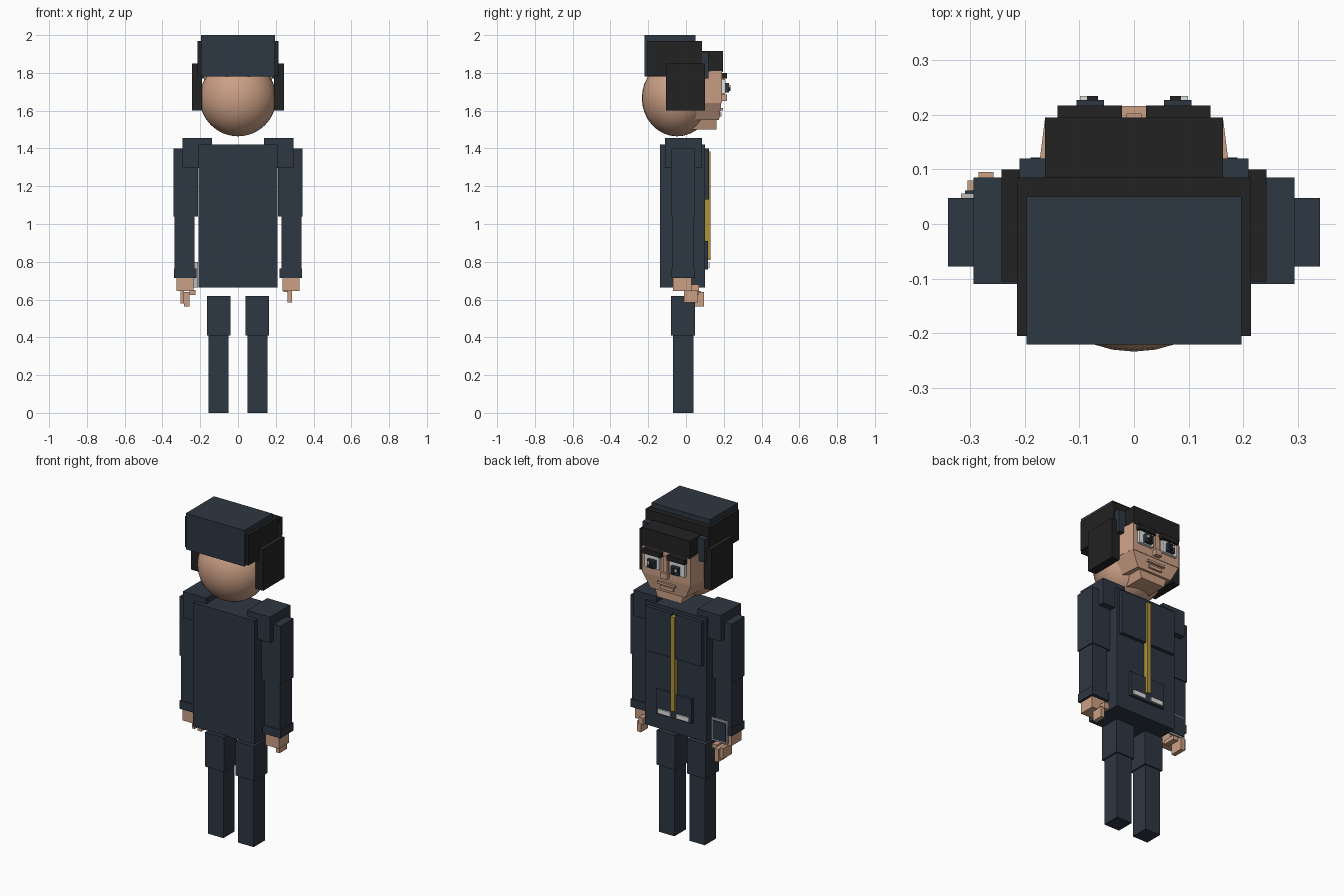
import bpy, bmesh

if "Cube" in bpy.data.objects:
    bpy.data.objects.remove(bpy.data.objects["Cube"], do_unlink=True)


def material(name, r, g, b):
    m = bpy.data.materials.new(name)
    m.use_nodes = True
    m.diffuse_color = (r, g, b, 1)
    bsdf = next(n for n in m.node_tree.nodes if n.type == "BSDF_PRINCIPLED")
    bsdf.inputs["Base Color"].default_value = (r, g, b, 1)
    return m


NAVY = material("navy cloth", 0.027, 0.038, 0.054)
BLACK = material("black", 0.016, 0.016, 0.016)
SKIN = material("skin", 0.60, 0.35, 0.235)
GOLD = material("gold zip", 0.42, 0.29, 0.045)
WHITE = material("white", 0.75, 0.75, 0.73)
GREY = material("light grey", 0.5, 0.5, 0.5)


def box(name, mat, x, y, z, taper=None):
    """Box from (min, max) pairs; taper(co) may move each corner."""
    bm = bmesh.new()
    bmesh.ops.create_cube(bm, size=1)
    for v in bm.verts:
        for i, (lo, hi) in enumerate((x, y, z)):
            v.co[i] = hi if v.co[i] > 0 else lo
        if taper:
            taper(v.co)
    mesh = bpy.data.meshes.new(name)
    bm.to_mesh(mesh)
    bm.free()
    mesh.materials.append(mat)
    ob = bpy.data.objects.new(name, mesh)
    bpy.context.collection.objects.link(ob)
    return ob


def pair(name, mat, x, y, z):
    """The same box on both sides of the body."""
    box("left_" + name, mat, x, y, z)
    box("right_" + name, mat, (-x[1], -x[0]), y, z)


def wide(name, mat, half, y, z, taper=None):
    """Box centred on x."""
    box(name, mat, (-half, half), y, z, taper)


# Legs
pair("thigh", NAVY, (0.04, 0.165), (-0.08, 0.048), (0.41, 0.62))
pair("shin", NAVY, (0.05, 0.155), (-0.07, 0.04), (0, 0.41))

# Torso and jacket front
wide("torso", NAVY, 0.208, (-0.137, 0.10), (0.665, 1.42))
pair("chest_panel", NAVY, (0.015, 0.19), (0.10, 0.122), (1.13, 1.40))
wide("zip", GOLD, 0.013, (0.10, 0.13), (0.81, 1.385))
wide("waist_panel", NAVY, 0.12, (0.10, 0.116), (0.76, 0.91))
pair("waist_tag", WHITE, (0.02, 0.105), (0.116, 0.125), (0.768, 0.795))

# Arms
pair("shoulder", NAVY, (0.138, 0.294), (-0.11, 0.085), (1.297, 1.455))
pair("upper_arm", NAVY, (0.212, 0.341), (-0.078, 0.048), (1.04, 1.40))
pair("forearm", NAVY, (0.23, 0.335), (-0.072, 0.042), (0.765, 1.04))
pair("cuff", NAVY, (0.22, 0.34), (-0.077, 0.047), (0.715, 0.765))
pair("hand", SKIN, (0.235, 0.325), (-0.07, 0.028), (0.645, 0.715))

# Fingers of the free hand
box("left_finger", SKIN, (0.262, 0.287), (-0.01, 0.06), (0.585, 0.65))
box("left_thumb", SKIN, (0.24, 0.27), (0.02, 0.07), (0.64, 0.68))

# Hand holding a small device
box("right_finger_low", SKIN, (-0.285, -0.258), (0.015, 0.095), (0.562, 0.64))
box("right_finger_side", SKIN, (-0.305, -0.285), (-0.01, 0.08), (0.58, 0.645))
box("right_thumb", SKIN, (-0.258, -0.225), (-0.01, 0.07), (0.625, 0.65))
box("device", GREY, (-0.317, -0.212), (0.045, 0.056), (0.665, 0.80))
box("device_screen", NAVY, (-0.31, -0.22), (0.056, 0.061), (0.675, 0.79))

# Rounded skull
bpy.ops.mesh.primitive_uv_sphere_add(segments=32, ring_count=16, radius=1,
                                     location=(0, -0.047, 1.667))
skull = bpy.context.object
skull.name = "skull"
skull.scale = (0.203, 0.187, 0.203)
skull.data.materials.append(SKIN)
bpy.ops.object.shade_smooth()


# Face, narrowing toward the front and the chin
def narrow_front(co):
    if co.y > 0.15:
        co.x *= 0.91


def narrow_jaw(co):
    narrow_front(co)
    if co.z < 1.58:
        co.x *= 0.72
        co.y -= 0.012


def narrow_chin(co):
    if co.z < 1.52:
        co.x *= 0.8


wide("face", SKIN, 0.18, (0.06, 0.19), (1.64, 1.81), narrow_front)
wide("jaw", SKIN, 0.18, (0.05, 0.187), (1.55, 1.64), narrow_jaw)
wide("chin", SKIN, 0.10, (0.03, 0.162), (1.50, 1.56), narrow_chin)
wide("nose", SKIN, 0.022, (0.185, 0.216), (1.65, 1.685))
wide("nose_bridge", SKIN, 0.014, (0.185, 0.203), (1.685, 1.78))
wide("upper_lip", SKIN, 0.06, (0.17, 0.196), (1.60, 1.613))
wide("lower_lip", SKIN, 0.045, (0.165, 0.188), (1.57, 1.59))

# Eyes and brows
pair("eye_white", WHITE, (0.035, 0.135), (0.17, 0.208), (1.69, 1.765))
pair("iris", NAVY, (0.055, 0.105), (0.208, 0.227), (1.697, 1.747))
pair("pupil", BLACK, (0.066, 0.086), (0.227, 0.235), (1.705, 1.737))
pair("eye_glint", WHITE, (0.086, 0.099), (0.227, 0.235), (1.722, 1.737))
pair("brow", BLACK, (0.022, 0.14), (0.18, 0.217), (1.77, 1.80))

# Hair and cap
wide("fringe", BLACK, 0.163, (0.08, 0.195), (1.805, 1.915))
wide("front_band", NAVY, 0.21, (0.07, 0.12), (1.77, 1.91))
wide("hair_cap", BLACK, 0.215, (-0.205, 0.085), (1.785, 1.97))
wide("cap_crown", NAVY, 0.197, (-0.221, 0.05), (1.78, 2.0))
pair("side_hair", BLACK, (0.19, 0.243), (-0.105, 0.10), (1.60, 1.85))
